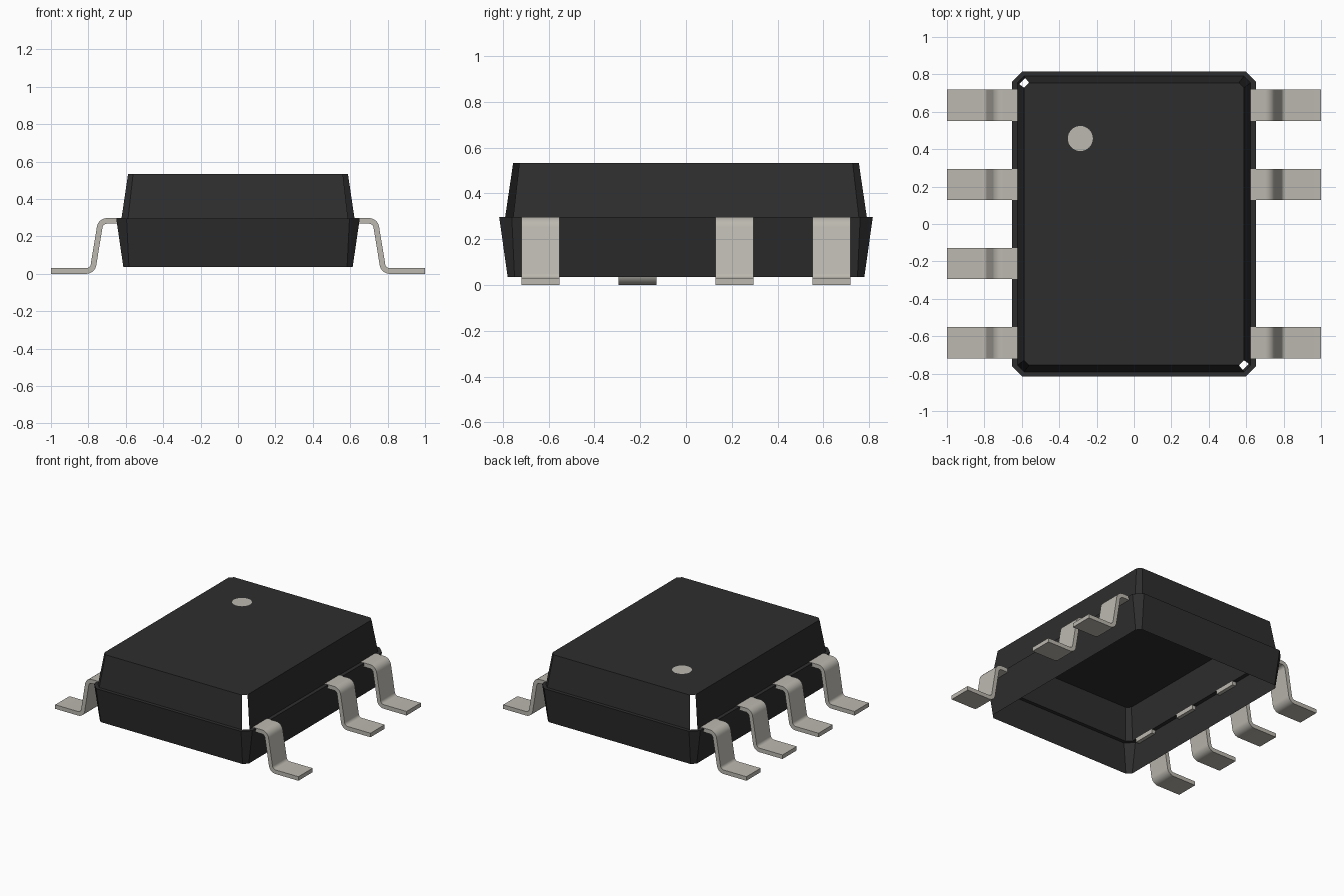
import bpy, bmesh, math
from mathutils import Vector

cube = bpy.data.objects.get("Cube")
if cube:
    bpy.data.objects.remove(cube, do_unlink=True)


def material(name, rgb):
    m = bpy.data.materials.new(name)
    m.use_nodes = True
    m.diffuse_color = (*rgb, 1)
    bsdf = m.node_tree.nodes["Principled BSDF"]
    bsdf.inputs["Base Color"].default_value = (*rgb, 1)
    bsdf.inputs["Roughness"].default_value = 0.6
    return m


BLACK = material("black plastic", (0.027, 0.027, 0.027))
METAL = material("tinned metal", (0.50, 0.48, 0.43))


def finish(bm, name, mat):
    mesh = bpy.data.meshes.new(name)
    bm.to_mesh(mesh)
    bm.free()
    mesh.materials.append(mat)
    ob = bpy.data.objects.new(name, mesh)
    bpy.context.collection.objects.link(ob)
    return ob


def ring(bm, hx, hy, cut, z):
    """Chamfered rectangle, counter-clockwise from above."""
    pts = [(hx, -hy + cut), (hx, hy - cut), (hx - cut, hy), (-hx + cut, hy),
           (-hx, hy - cut), (-hx, -hy + cut), (-hx + cut, -hy), (hx - cut, -hy)]
    return [bm.verts.new((x, y, z)) for x, y in pts]


def bridge(bm, a, b, skip=()):
    for i in range(8):
        if i not in skip:
            j = (i + 1) % 8
            bm.faces.new((a[i], a[j], b[j], b[i]))


# Body half sizes: x, y, corner cut, height
BOTTOM = (0.613, 0.779, 0.030, 0.036)
RIM = (0.651, 0.816, 0.055, 0.296)
FOOT = (0.623, 0.790, 0.035, 0.296)
TOP = (0.588, 0.755, 0.027, 0.533)

# Lower shell: open underneath, with a narrow ledge on top
bm = bmesh.new()
low, rim, foot = (ring(bm, *r) for r in (BOTTOM, RIM, FOOT))
bridge(bm, low, rim)
bridge(bm, rim, foot)
finish(bm, "lower_shell", BLACK)

# Upper shell: two opposite corner facets are left open
bm = bmesh.new()
foot, top = ring(bm, *FOOT), ring(bm, *TOP)
bridge(bm, foot, top, skip=(3, 7))
bm.faces.new(top)
finish(bm, "upper_shell", BLACK)

# Round marker on the top face
bm = bmesh.new()
bmesh.ops.create_circle(bm, cap_ends=True, segments=32, radius=0.067)
bmesh.ops.translate(bm, verts=bm.verts, vec=(-0.287, 0.457, 0.535))
bmesh.ops.recalc_face_normals(bm, faces=bm.faces)
for f in bm.faces:
    if f.normal.z < 0:
        f.normal_flip()
finish(bm, "marker_dot", METAL)

# Lead profile: centre line with two rounded bends, thickened both ways
THICK, WIDTH, RADIUS, STEPS = 0.030, 0.167, 0.040, 8
PATH = [Vector(p) for p in ((0.62, 0.283), (0.734, 0.283), (0.778, 0.015), (1.0, 0.015))]


def lead_outline():
    upper, lower = [], []

    def add(p, normal):
        upper.append(p + normal * THICK / 2)
        lower.append(p - normal * THICK / 2)

    up = Vector((0, 1))
    add(PATH[0], up)
    for a, b, c in zip(PATH, PATH[1:], PATH[2:]):
        d1, d2 = (b - a).normalized(), (c - b).normalized()
        turn = math.atan2(d1.x * d2.y - d1.y * d2.x, d1.dot(d2))
        side = math.copysign(1, turn)
        start = b - d1 * RADIUS * math.tan(abs(turn) / 2)
        n1 = Vector((-d1.y, d1.x))
        centre = start + n1 * side * RADIUS
        base = math.atan2(n1.y, n1.x)
        for k in range(STEPS + 1):
            ang = base + turn * k / STEPS
            n = Vector((math.cos(ang), math.sin(ang)))
            add(centre - n * side * RADIUS, n)
    add(PATH[-1], up)
    return upper, lower


def lead(name, side, y):
    bm = bmesh.new()
    rows = [[bm.verts.new((side * p.x, y + s * WIDTH / 2, p.y)) for p in line]
            for line in lead_outline() for s in (-1, 1)]
    u0, u1, l0, l1 = rows
    loops = list(zip(u0, u1, l1, l0))
    for a, b in zip(loops, loops[1:]):
        for i in range(4):
            j = (i + 1) % 4
            bm.faces.new((a[i], a[j], b[j], b[i]))
    bm.faces.new(loops[0])
    bm.faces.new(loops[-1])
    bmesh.ops.recalc_face_normals(bm, faces=bm.faces)
    ob = finish(bm, name, METAL)
    bpy.ops.object.select_all(action='DESELECT')
    ob.select_set(True)
    bpy.context.view_layer.objects.active = ob
    bpy.ops.object.shade_smooth_by_angle(angle=math.radians(35))


# Four leads on the right side, three on the left
ROWS = (0.635, 0.2115, -0.2115, -0.635)
for i, y in enumerate(ROWS):
    lead(f"right_lead_{i + 1}", -1, y)
    if i != 2:
        lead(f"left_lead_{i + 1}", 1, y)
